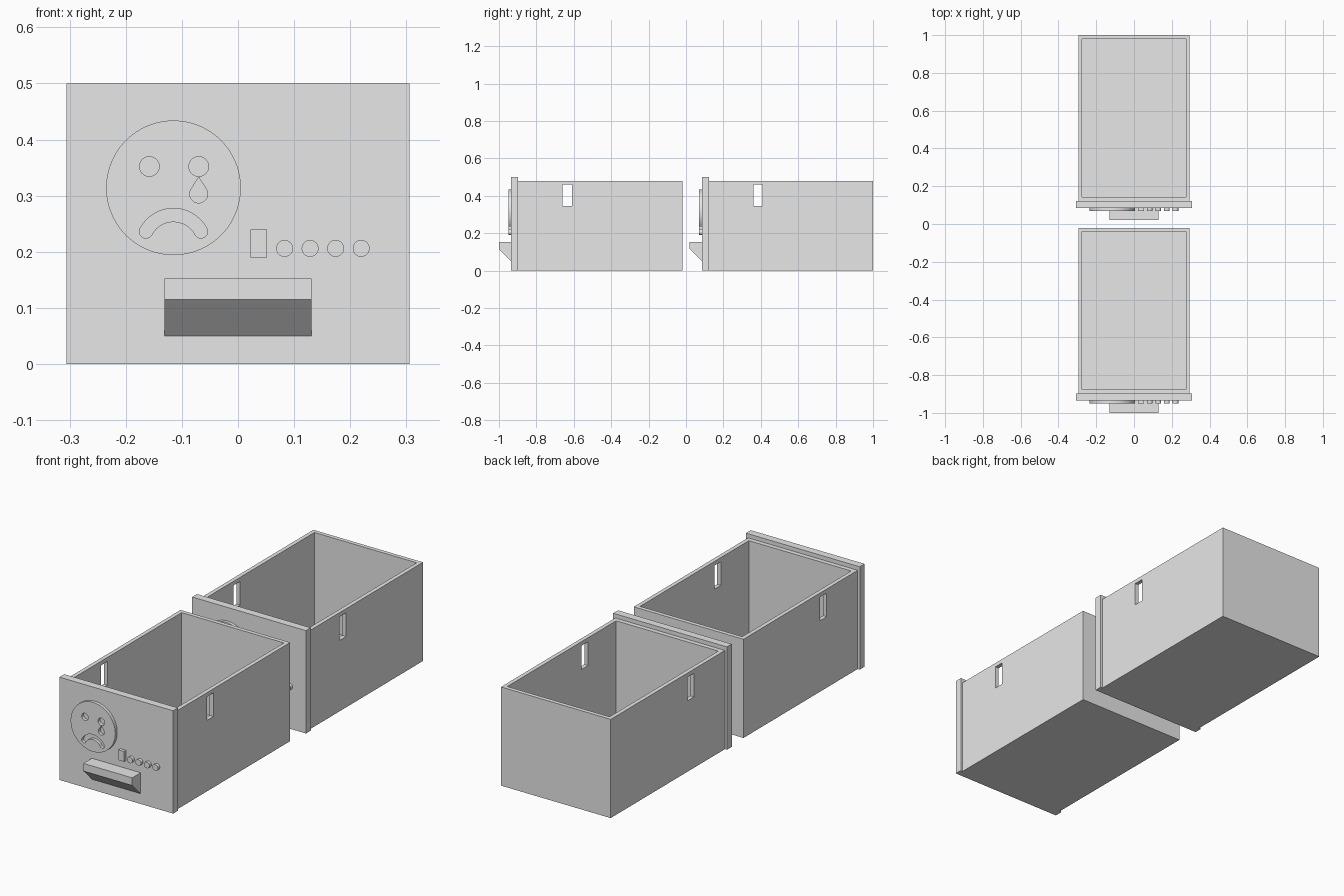
import bpy, bmesh
from math import sin, cos, radians

cube = bpy.data.objects.get("Cube")
if cube:
    bpy.data.objects.remove(cube, do_unlink=True)

grey = bpy.data.materials.new("light grey")
grey.use_nodes = True
grey.diffuse_color = (0.8, 0.8, 0.8, 1)
grey.node_tree.nodes["Principled BSDF"].inputs["Base Color"].default_value = (0.8, 0.8, 0.8, 1)


def arc(cx, cz, r, start=0, end=360, steps=48):
    """Points on an arc, in degrees; a full turn omits the repeated end."""
    count = steps if end - start == 360 else steps + 1
    angles = [radians(start + (end - start) * i / steps) for i in range(count)]
    return [(cx + r * cos(a), cz + r * sin(a)) for a in angles]


def rect(a0, a1, z0, z1):
    return [(a0, z0), (a1, z0), (a1, z1), (a0, z1)]


def prism(name, profile, lo, hi, axis="y"):
    """Extrude an (x, z) profile along y, or a (y, z) profile along x."""
    bm = bmesh.new()
    rings = []
    for d in (lo, hi):
        rings.append([bm.verts.new((a, d, z) if axis == "y" else (d, a, z)) for a, z in profile])
    bm.faces.new(rings[0])
    bm.faces.new(rings[1][::-1])
    n = len(profile)
    for i in range(n):
        j = (i + 1) % n
        bm.faces.new((rings[0][i], rings[0][j], rings[1][j], rings[1][i]))
    bmesh.ops.recalc_face_normals(bm, faces=bm.faces)
    mesh = bpy.data.meshes.new(name)
    bm.to_mesh(mesh)
    bm.free()
    mesh.materials.append(grey)
    obj = bpy.data.objects.new(name, mesh)
    bpy.context.collection.objects.link(obj)
    return obj


def cut(obj, cutters):
    """Subtract each cutter, bake the result and drop the cutters."""
    for c in cutters:
        c.hide_render = True
        mod = obj.modifiers.new("cut", "BOOLEAN")
        mod.operation = "DIFFERENCE"
        mod.solver = "EXACT"
        mod.object = c
    bpy.context.view_layer.update()
    graph = bpy.context.evaluated_depsgraph_get()
    mesh = bpy.data.meshes.new_from_object(obj.evaluated_get(graph))
    obj.modifiers.clear()
    obj.data = mesh
    for c in cutters:
        bpy.data.objects.remove(c, do_unlink=True)


def smooth(obj):
    bpy.ops.object.select_all(action="DESELECT")
    obj.select_set(True)
    bpy.context.view_layer.objects.active = obj
    bpy.ops.object.shade_smooth_by_angle(angle=radians(30))


def drawer(label, y):
    """One drawer whose handle starts at depth y."""
    panel, body, back = y + 0.065, y + 0.102, y + 0.98
    raised = panel - 0.015

    # Open tray with a slot through both side walls
    tray = prism(label + "_tray", rect(-0.295, 0.295, 0, 0.48), body, back)
    cut(tray, [
        prism("cavity", rect(-0.275, 0.275, 0.02, 0.6), body + 0.022, back - 0.02),
        prism("slot", rect(y + 0.34, y + 0.39, 0.345, 0.46), -0.4, 0.4, "x"),
    ])

    # Front panel and wedge handle
    prism(label + "_front_panel", rect(-0.306, 0.306, 0, 0.5), panel, body)
    grip = [(panel, 0.05), (y, 0.115), (y, 0.152), (panel, 0.152)]
    prism(label + "_handle", grip, -0.131, 0.131, "x")

    # Sad face badge with cut eyes, tear and mouth
    badge = prism(label + "_face_badge", arc(-0.115, 0.314, 0.12, steps=96), raised, panel)
    mx, mz, mr, w = -0.115, 0.21, 0.0555, 0.0118
    a0, a1 = 28, 152
    mouth = arc(mx, mz, mr + w, a0, a1)
    mouth += arc(mx + mr * cos(radians(a1)), mz + mr * sin(radians(a1)), w, a1, a1 + 180, 16)[1:-1]
    mouth += arc(mx, mz, mr - w, a0, a1)[::-1]
    mouth += arc(mx + mr * cos(radians(a0)), mz + mr * sin(radians(a0)), w, a0 - 180, a0, 16)[1:-1]
    tear = [(-0.07, 0.333)] + arc(-0.07, 0.303, 0.016, 148, 392, 32)
    shapes = [arc(-0.158, 0.352, 0.0175), arc(-0.07, 0.352, 0.0175), tear, mouth]
    cut(badge, [prism("feature", s, raised - 0.01, panel + 0.01) for s in shapes])
    smooth(badge)

    # Row of one square and four round buttons
    prism(label + "_square_button", rect(0.022, 0.052, 0.19, 0.24), raised, panel)
    for i in range(4):
        smooth(prism(f"{label}_round_button_{i + 1}", arc(0.083 + 0.0455 * i, 0.206, 0.015), raised, panel))


drawer("near_drawer", -1)
drawer("far_drawer", 0.02)
